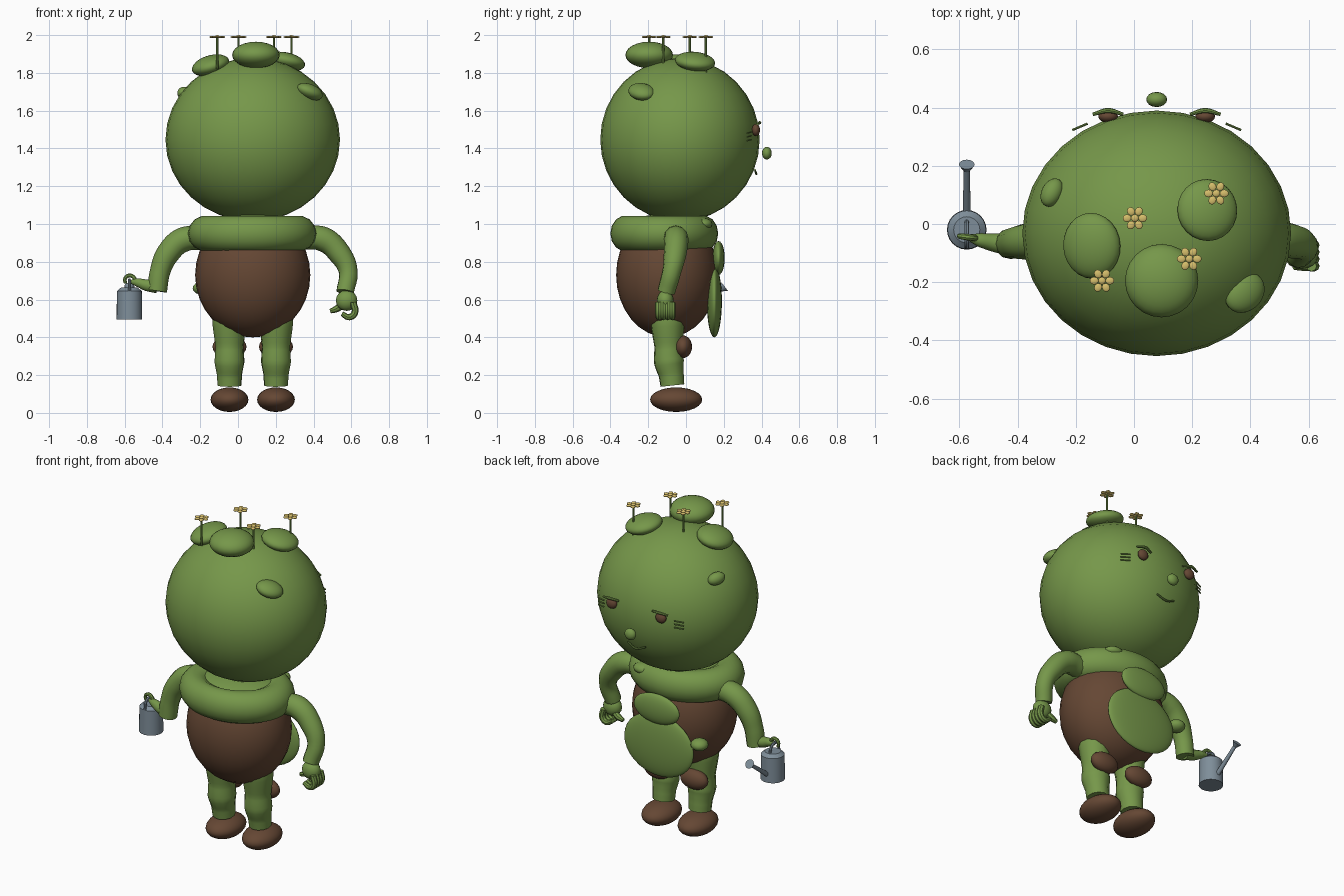
import bpy
import math
from mathutils import Vector


def material(name, r, g, b):
    m = bpy.data.materials.new(name)
    m.diffuse_color = (r, g, b, 1)
    return m


GREEN = material("leaf green", 0.180, 0.310, 0.068)
BROWN = material("earth brown", 0.130, 0.063, 0.034)
GREY = material("can grey", 0.210, 0.270, 0.320)
YELLOW = material("petal yellow", 0.680, 0.520, 0.150)
CX = 0.078  # the body's plane of symmetry


def finish(name, mat):
    ob = bpy.context.object
    ob.name = name
    ob.data.materials.clear()
    ob.data.materials.append(mat)
    bpy.ops.object.shade_smooth_by_angle(angle=math.radians(40))
    return ob


def ball(name, loc, size, mat, rot=(0, 0, 0), seg=24):
    bpy.ops.mesh.primitive_uv_sphere_add(segments=seg, ring_count=seg // 2, radius=1,
                                         location=loc, rotation=rot)
    bpy.context.object.scale = size
    return finish(name, mat)


def rod(name, a, b, r1, r2, mat, seg=16):
    a, b = Vector(a), Vector(b)
    d = b - a
    bpy.ops.mesh.primitive_cone_add(vertices=seg, radius1=r1, radius2=r2, depth=d.length,
                                    location=(a + b) / 2,
                                    rotation=d.to_track_quat('Z', 'Y').to_euler())
    return finish(name, mat)


def tube(name, pts, mat, res=4):
    """Smooth swept tube through (x, y, z, radius) points."""
    cu = bpy.data.curves.new(name, 'CURVE')
    cu.dimensions = '3D'
    cu.bevel_depth = 1
    cu.bevel_resolution = res
    cu.use_fill_caps = True
    cu.resolution_u = 6
    sp = cu.splines.new('BEZIER')
    sp.bezier_points.add(len(pts) - 1)
    for p, (x, y, z, r) in zip(sp.bezier_points, pts):
        p.co = (x, y, z)
        p.radius = r
        p.handle_left_type = p.handle_right_type = 'AUTO'
    ob = bpy.data.objects.new(name, cu)
    bpy.context.collection.objects.link(ob)
    bpy.ops.object.select_all(action='DESELECT')
    bpy.context.view_layer.objects.active = ob
    ob.select_set(True)
    bpy.ops.object.convert(target='MESH')
    return finish(name, mat)


# Head, body and collar
ball("head", (CX, -0.032, 1.447), (0.462, 0.422, 0.432), GREEN, seg=32)
ball("body", (CX, -0.1, 0.73), (0.305, 0.27, 0.33), BROWN, seg=32)
bpy.ops.mesh.primitive_torus_add(location=(CX - 0.003, -0.115, 0.95), major_radius=0.245,
                                 minor_radius=0.095, major_segments=36, minor_segments=14)
bpy.context.object.scale = (1, 0.84, 1)
finish("collar", GREEN)
ball("neck", (CX, -0.1, 0.97), (0.27, 0.22, 0.085), GREEN)

# Leafy lumps on the head
for i, (loc, size, rot) in enumerate([
    ((-0.145, -0.075, 1.84), (0.102, 0.114, 0.052), (0.1, -0.28, 0)),
    ((0.095, -0.195, 1.895), (0.126, 0.126, 0.07), (0, 0, 0)),
    ((0.252, 0.048, 1.86), (0.105, 0.107, 0.048), (-0.1, 0.2, 0)),
    ((0.38, -0.235, 1.70), (0.078, 0.065, 0.04), (0.25, 0.3, 0.75)),
    ((-0.282, 0.108, 1.69), (0.036, 0.052, 0.036), (-0.2, -0.3, -0.4)),
]):
    ball(f"head_lump_{i + 1}", loc, size, GREEN, rot)

# Flowers on thin stems
for i, (x, y, base) in enumerate([(-0.11, -0.195, 1.82), (0.003, 0.02, 1.85),
                                  (0.19, -0.12, 1.85), (0.283, 0.105, 1.80)]):
    rod(f"flower_stem_{i + 1}", (x, y, base), (x, y, 1.985), 0.006, 0.006, GREEN, 8)
    ball(f"flower_heart_{i + 1}", (x, y, 1.992), (0.014, 0.014, 0.008), YELLOW, seg=10)
    for k in range(6):
        a = k * math.pi / 3
        ball(f"petal_{i + 1}_{k + 1}", (x + 0.027 * math.cos(a), y + 0.027 * math.sin(a), 1.99),
             (0.016, 0.014, 0.006), YELLOW, (0, 0, a), 10)

# Face: nose, eyes, eyelids, cheek strokes and mouth
ball("nose", (CX, 0.428, 1.375), (0.036, 0.026, 0.034), GREEN, seg=16)
for s, side in ((-1, "left"), (1, "right")):
    x = CX + s * 0.167
    ball(f"eye_{side}", (x, 0.37, 1.498), (0.034, 0.022, 0.032), BROWN, seg=16)
    tube(f"eyelid_{side}", [(x - 0.052, 0.377, 1.528, 0.006), (x, 0.39, 1.536, 0.009),
                            (x + 0.052, 0.377, 1.528, 0.006)], GREEN, 2)
    for k in range(3):
        z = 1.487 - k * 0.02
        rod(f"cheek_stroke_{side}_{k + 1}", (CX + s * 0.238, 0.345, z),
            (CX + s * 0.29, 0.323, z - 0.006), 0.004, 0.004, GREEN, 8)
tube("mouth", [(CX - 0.06, 0.365, 1.287, 0.005), (CX, 0.372, 1.265, 0.006),
               (CX + 0.06, 0.365, 1.287, 0.005)], GREEN, 2)

# Legs, knee pads and feet
for s, side in ((-1, "left"), (1, "right")):
    x = CX + s * 0.123
    tube(f"leg_{side}", [(x - s * 0.005, -0.1, 0.60, 0.085), (x, -0.098, 0.48, 0.092),
                         (x, -0.093, 0.35, 0.075), (x, -0.09, 0.27, 0.08),
                         (x, -0.078, 0.20, 0.067), (x, -0.072, 0.145, 0.064)], GREEN)
    ball(f"knee_{side}", (x, -0.016, 0.35), (0.09, 0.048, 0.06), BROWN)
    ball(f"foot_{side}", (x, -0.052, 0.07), (0.1, 0.138, 0.065), BROWN)

# Leaf pouch on the belly with its small leaves
ball("belly_leaf", (CX, 0.15, 0.59), (0.235, 0.04, 0.19), GREEN, seg=32)
ball("belly_leaf_top", (CX, 0.172, 0.82), (0.155, 0.033, 0.09), GREEN)
ball("belly_bud", (-0.19, 0.14, 0.66), (0.05, 0.05, 0.035), GREEN, seg=16)
ball("collar_bud", (0.225, 0.09, 1.0), (0.06, 0.05, 0.032), GREEN, seg=16)
rod("belly_twig", (0.275, 0.08, 0.695), (0.215, 0.145, 0.695), 0.006, 0.006, GREEN, 8)

# Right arm with a curled hand
tube("arm_right", [(0.34, -0.06, 0.925, 0.06), (0.45, -0.052, 0.92, 0.066),
                   (0.54, -0.058, 0.84, 0.06), (0.583, -0.075, 0.75, 0.05),
                   (0.567, -0.105, 0.64, 0.047)], GREEN)
ball("palm_right", (0.575, -0.11, 0.595), (0.057, 0.045, 0.055), GREEN, seg=16)
tube("thumb_right", [(0.56, -0.1, 0.575, 0.02), (0.52, -0.09, 0.55, 0.018),
                     (0.488, -0.09, 0.538, 0.012)], GREEN, 2)
for k in range(4):
    y = -0.145 + k * 0.024
    tube(f"finger_right_{k + 1}", [(0.61, y, 0.585, 0.018), (0.618, y, 0.53, 0.018),
                                   (0.59, y, 0.507, 0.017), (0.55, y, 0.525, 0.013)], GREEN, 2)

# Left arm, hand and the finger hooked round the can handle
tube("arm_left", [(-0.18, -0.06, 0.925, 0.06), (-0.29, -0.055, 0.917, 0.066),
                  (-0.37, -0.06, 0.845, 0.062), (-0.412, -0.065, 0.75, 0.054),
                  (-0.428, -0.068, 0.645, 0.052)], GREEN)
tube("hand_left", [(-0.43, -0.07, 0.67, 0.038), (-0.48, -0.064, 0.675, 0.032),
                   (-0.53, -0.055, 0.69, 0.024), (-0.565, -0.047, 0.695, 0.012)], GREEN, 3)
tube("hooked_finger_left", [(-0.545, -0.05, 0.69, 0.012), (-0.55, -0.048, 0.715, 0.011),
                            (-0.575, -0.045, 0.727, 0.011), (-0.598, -0.042, 0.71, 0.01),
                            (-0.595, -0.042, 0.685, 0.009)], GREEN, 2)

# Watering can
X, Y = -0.575, -0.02
rod("can_body", (X, Y, 0.495), (X, Y, 0.645), 0.068, 0.066, GREY, 24)
rod("can_shoulder", (X, Y, 0.645), (X, Y, 0.663), 0.066, 0.045, GREY, 24)
tube("can_handle", [(X, Y - 0.06, 0.645, 0.008), (X, Y - 0.05, 0.69, 0.008),
                    (X, Y - 0.02, 0.705, 0.008), (X, Y + 0.015, 0.69, 0.008),
                    (X, Y + 0.03, 0.65, 0.008)], GREY, 2)
rod("can_spout", (X, 0.035, 0.54), (X, 0.195, 0.66), 0.014, 0.01, GREY, 12)
rod("can_rose", (X, 0.185, 0.653), (X, 0.205, 0.668), 0.012, 0.027, GREY, 16)
